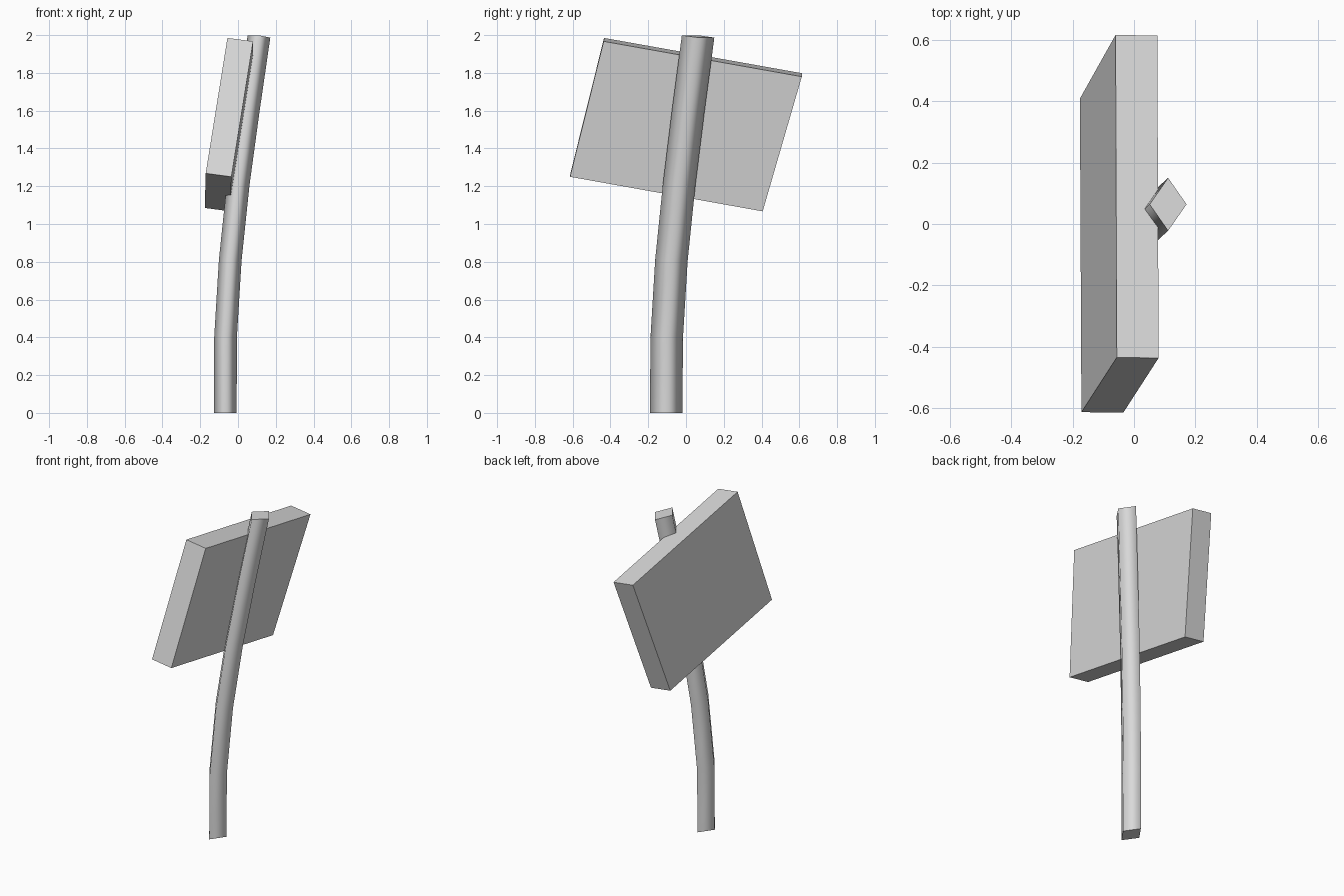
import bpy
import bmesh
from mathutils import Vector

cube = bpy.data.objects.get("Cube")
if cube:
    bpy.data.objects.remove(cube, do_unlink=True)

grey = bpy.data.materials.new("light_grey")
grey.use_nodes = True
colour = (0.7, 0.7, 0.7, 1)
grey.diffuse_color = colour
grey.node_tree.nodes["Principled BSDF"].inputs["Base Color"].default_value = colour


def loft(name, rings, smooth):
    """Skin a list of four-point rings, closing both ends with flat caps."""
    bm = bmesh.new()
    loops = [[bm.verts.new(p) for p in ring] for ring in rings]
    caps = [bm.faces.new(loops[0]), bm.faces.new(loops[-1])]
    for low, high in zip(loops, loops[1:]):
        n = len(low)
        for i in range(n):
            j = (i + 1) % n
            side = bm.faces.new((low[i], low[j], high[j], high[i]))
            side.smooth = smooth
    for cap in caps:
        for edge in cap.edges:
            edge.smooth = False
    bmesh.ops.recalc_face_normals(bm, faces=bm.faces)
    mesh = bpy.data.meshes.new(name)
    bm.to_mesh(mesh)
    bm.free()
    mesh.materials.append(grey)
    obj = bpy.data.objects.new(name, mesh)
    bpy.context.collection.objects.link(obj)
    return obj


# Bent post: diamond section swept along a curve, tilting with the bend
path = [Vector(p) for p in (
    (-0.067, -0.105, 0), (-0.066, -0.102, 0.4), (-0.041, -0.077, 0.81),
    (0.001, -0.036, 1.21), (0.054, 0.012, 1.6), (0.111, 0.064, 1.993))]
half_x, half_y = 0.06, 0.086
rings = []
for k, centre in enumerate(path):
    bend = k / (len(path) - 1)
    ring = []
    for dx, dy in ((half_x, 0), (0, half_y), (-half_x, 0), (0, -half_y)):
        tilt = -bend * (0.1 * dx + 0.07 * dy)
        ring.append(centre + Vector((dx, dy, tilt)))
    rings.append(ring)
loft("post", rings, True)

# Leaning sign board: front and back end faces from their outer edges
thickness = Vector((0.136, -0.002, -0.018))
ends = [
    ((-0.171, -0.612, 1.268), (-0.056, -0.434, 1.985)),
    ((-0.176, 0.408, 1.085), (-0.06, 0.615, 1.798)),
]
rings = []
for bottom, top in ends:
    b, t = Vector(bottom), Vector(top)
    rings.append([b, b + thickness, t + thickness, t])
loft("sign_board", rings, False)
